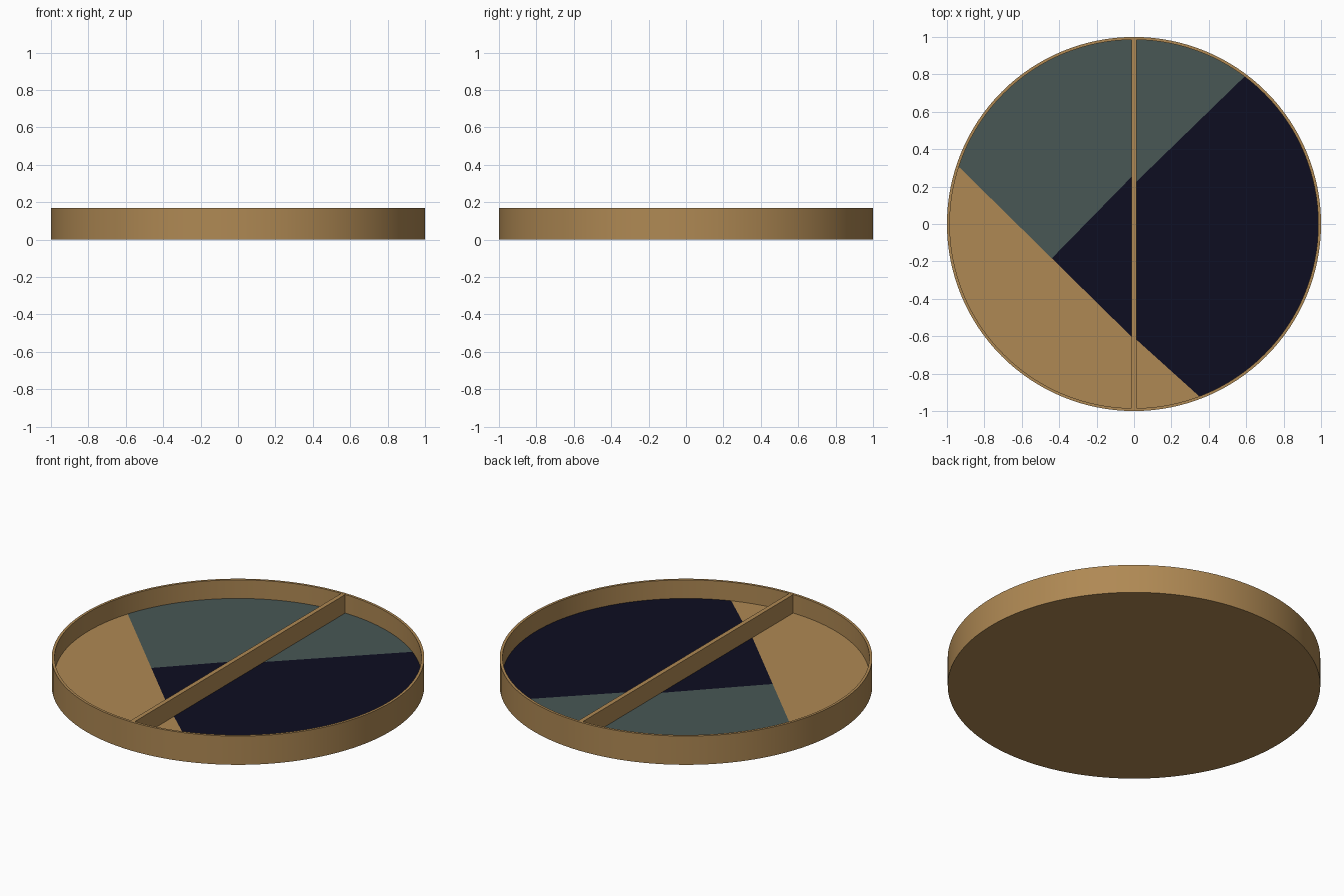
import bpy, bmesh, math
from mathutils import Vector

if "Cube" in bpy.data.objects:
    bpy.data.objects.remove(bpy.data.objects["Cube"])

SEG, R_OUT, R_IN = 128, 1.0, 0.985
TOP, FLOOR, DIV = 0.17, 0.06, 0.013


def material(name, rgb):
    m = bpy.data.materials.new(name)
    m.diffuse_color = (*rgb, 1)
    m.use_nodes = True
    m.node_tree.nodes["Principled BSDF"].inputs["Base Color"].default_value = m.diffuse_color
    return m


tan = material("tan wood", (0.43, 0.25, 0.088))
teal = material("grey teal", (0.065, 0.095, 0.091))
navy = material("dark navy", (0.004, 0.0042, 0.015))


def add_object(name, bm, mats):
    mesh = bpy.data.meshes.new(name)
    bm.to_mesh(mesh)
    bm.free()
    for m in mats:
        mesh.materials.append(m)
    ob = bpy.data.objects.new(name, mesh)
    bpy.context.collection.objects.link(ob)
    return ob


def circle(r, z):
    return [(r * math.cos(2 * math.pi * i / SEG), r * math.sin(2 * math.pi * i / SEG), z)
            for i in range(SEG)]


# Tray shell: underside, outer wall, rim and inner wall
bm = bmesh.new()
rings = [[bm.verts.new(p) for p in circle(r, z)]
         for r, z in ((R_OUT, 0), (R_OUT, TOP), (R_IN, TOP), (R_IN, FLOOR))]
bm.faces.new(rings[0][::-1])
for a, b in zip(rings, rings[1:]):
    for i in range(SEG):
        j = (i + 1) % SEG
        bm.faces.new((a[i], a[j], b[j], b[i]))
shell = add_object("tray_shell", bm, [tan])
bpy.context.view_layer.objects.active = shell
shell.select_set(True)
bpy.ops.object.shade_smooth_by_angle(angle=math.radians(30))


# Painted floor halves, cut along two straight colour borders each
def side(p, line):
    (x0, y0), (x1, y1) = line
    return (x1 - x0) * (p.y - y0) - (y1 - y0) * (p.x - x0)


def floor_half(name, sign, low, high):
    bm = bmesh.new()
    bm.faces.new([bm.verts.new(p) for p in circle(R_IN, FLOOR)])

    def cut(p, n, clear=False):
        bmesh.ops.bisect_plane(bm, geom=bm.verts[:] + bm.edges[:] + bm.faces[:],
                               plane_co=p, plane_no=n, clear_inner=clear)
    cut((0, 0, FLOOR), (sign, 0, 0), True)
    for (x0, y0), (x1, y1) in (low, high):
        cut((x0, y0, FLOOR), Vector((y0 - y1, x1 - x0, 0)).normalized())
    for f in bm.faces:
        c = f.calc_center_median()
        c = sum((v.co for v in f.verts), Vector()) / len(f.verts)
        f.material_index = 0 if side(c, low) < 0 else (1 if side(c, high) > 0 else 2)
    add_object(name, bm, [tan, teal, navy])


floor_half("floor_left", -1, ((-0.936, 0.305), (-0.016, -0.60)),
           ((-0.438, -0.182), (-0.03, 0.235)))
floor_half("floor_right", 1, ((0.027, -0.631), (0.353, -0.925)),
           ((0.027, 0.24), (0.594, 0.791)))

# Divider across the tray
bm = bmesh.new()
bmesh.ops.create_cube(bm, size=1)
for v in bm.verts:
    v.co = (v.co.x * 2 * DIV, v.co.y * 2 * 0.99, FLOOR if v.co.z < 0 else TOP - 0.0005)
add_object("divider", bm, [tan])
